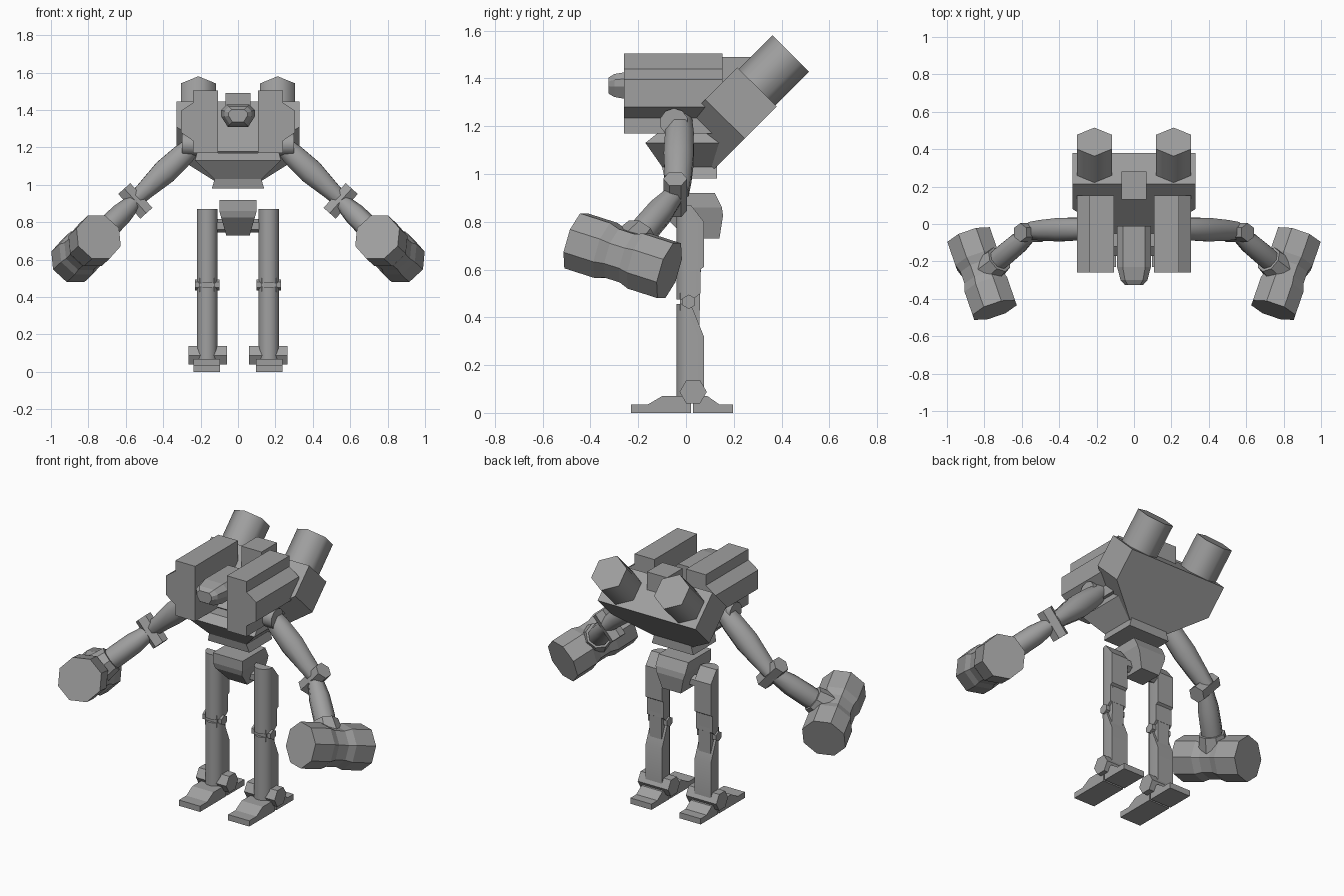
import bpy, bmesh, math
from mathutils import Vector

if "Cube" in bpy.data.objects:
    bpy.data.objects.remove(bpy.data.objects["Cube"])

grey = bpy.data.materials.new("machine_grey")
grey.diffuse_color = (0.35, 0.35, 0.35, 1)
grey.use_nodes = True
grey.node_tree.nodes["Principled BSDF"].inputs["Base Color"].default_value = grey.diffuse_color


def loft(name, rings, mirror=False, smooth=None):
    """Skin a list of equal-length point rings and cap both ends."""
    bm = bmesh.new()
    rows = [[bm.verts.new(p) for p in ring] for ring in rings]
    n = len(rows[0])
    for a, b in zip(rows, rows[1:]):
        for i in range(n):
            j = (i + 1) % n
            bm.faces.new((a[i], a[j], b[j], b[i]))
    bm.faces.new(rows[0][::-1])
    bm.faces.new(rows[-1])
    bmesh.ops.recalc_face_normals(bm, faces=bm.faces)
    mesh = bpy.data.meshes.new(name)
    bm.to_mesh(mesh)
    bm.free()
    mesh.materials.append(grey)
    ob = bpy.data.objects.new(name, mesh)
    bpy.context.collection.objects.link(ob)
    if smooth:
        bpy.ops.object.select_all(action='DESELECT')
        ob.select_set(True)
        bpy.context.view_layer.objects.active = ob
        bpy.ops.object.shade_smooth_by_angle(angle=math.radians(smooth))
    if mirror:
        ob.modifiers.new("other_side", 'MIRROR')
    return ob


def rod(name, a, b, stations, sides=6, up=(0, 0, 1), turn=0.0, **kw):
    """Polygonal rod from a to b; stations are (fraction, radius along u, radius along v)."""
    a, b = Vector(a), Vector(b)
    d = (b - a).normalized()
    u = (Vector(up) - d * d.dot(Vector(up))).normalized()
    v = d.cross(u)
    angles = [2 * math.pi * i / sides + turn for i in range(sides)]
    return loft(name, [[a.lerp(b, f) + u * ru * math.cos(t) + v * rv * math.sin(t)
                        for t in angles] for f, ru, rv in stations], **kw)


def slab(name, x0, x1, profile, **kw):
    """Side profile of (y, z) points extruded across x."""
    return loft(name, [[(x, y, z) for y, z in profile] for x in (x0, x1)], **kw)


def tower(name, levels, **kw):
    """Stack of rectangles given as (z, half_width, y_front, y_back)."""
    return loft(name, [[(-w, f, z), (w, f, z), (w, b, z), (-w, b, z)]
                       for z, w, f, b in levels], **kw)


def leg_ring(z, back):
    """Rounded front, flat back leg section."""
    arc = [math.pi + math.pi * i / 8 for i in range(9)]
    ring = [(0.165 + 0.055 * math.cos(t), 0.015 + 0.055 * math.sin(t), z) for t in arc]
    return ring + [(0.22, back, z), (0.11, back, z)]


# Feet
slab("front_foot", 0.095, 0.237, [(-0.23, 0), (0.02, 0), (0.02, 0.07), (-0.10, 0.07),
                                  (-0.16, 0.035), (-0.23, 0.035)], mirror=True)
slab("heel", 0.095, 0.237, [(0.03, 0), (0.197, 0), (0.197, 0.035), (0.14, 0.035),
                            (0.09, 0.07), (0.03, 0.07)], mirror=True)
rod("ankle", (0.06, 0.03, 0.088), (0.265, 0.03, 0.088),
    [(0, 0.057, 0.057), (1, 0.057, 0.057)], up=(0, 1, 0), mirror=True)

# Legs
loft("lower_leg", [leg_ring(z, b) for z, b in
                   [(0.07, 0.075), (0.32, 0.075), (0.455, 0.02)]], mirror=True, smooth=30)
loft("upper_leg", [leg_ring(z, b) for z, b in
                   [(0.475, 0.03), (0.50, 0.06), (0.60, 0.06), (0.61, 0.075),
                    (0.80, 0.075), (0.87, 0.02)]], mirror=True, smooth=30)
slab("knee_strut", 0.125, 0.205, [(-0.025, 0.43), (0.03, 0.33), (0.055, 0.33),
                                  (0.062, 0.60), (-0.025, 0.50)], mirror=True)
rod("knee_pin", (0.10, 0.012, 0.465), (0.23, 0.012, 0.465),
    [(0, 0.03, 0.03), (1, 0.03, 0.03)], mirror=True)

# Pelvis and waist
rod("hip_axle", (-0.16, 0.04, 0.78), (0.16, 0.04, 0.78),
    [(0, 0.036, 0.036), (1, 0.036, 0.036)])
tower("pelvis", [(0.73, 0.063, 0.0, 0.14), (0.825, 0.09, -0.09, 0.155),
                 (0.86, 0.10, -0.10, 0.15), (0.92, 0.10, -0.10, 0.12)])
rod("waist_ring", (0, 0.02, 0.915), (0, 0.02, 0.985),
    [(0, 0.177, 0.177), (1, 0.177, 0.177)], sides=8, turn=math.pi / 8)
tower("torso", [(0.98, 0.14, -0.09, 0.13), (1.03, 0.125, -0.10, 0.13),
                (1.13, 0.23, -0.17, 0.14), (1.17, 0.22, -0.12, 0.10)])

# Tilted back block, narrowing toward its lower end
outline = [(-0.33, 0), (0.33, 0), (0.33, 0.19), (0.12, 0.376), (-0.12, 0.376), (-0.33, 0.19)]
K = math.sqrt(0.5)
loft("back_block", [[(x, y - K * s, z - K * s) for x, s in outline]
                    for y, z in ((0.215, 1.445), (0.38, 1.283))])
rod("back_tube", (0.212, 0.24, 1.305), (0.212, 0.439, 1.504),
    [(0, 0.108, 0.108), (1, 0.108, 0.108)], up=(0, 1, -1), mirror=True, smooth=61)
tower("rear_hatch", [(1.28, 0.068, 0.13, 0.28), (1.49, 0.068, 0.13, 0.28)])

# Shoulder pods
pod = [(0.107, 1.17), (0.24, 1.17), (0.24, 1.235), (0.305, 1.28),
       (0.305, 1.395), (0.24, 1.44), (0.24, 1.505), (0.107, 1.505)]
loft("shoulder_pod", [[(x, y, z) for x, z in pod] for y in (-0.26, 0.152)], mirror=True)

# Head and neck
head = [(-0.055, 0), (0.055, 0), (0.09, 0.055), (0.09, 0.09), (0.06, 0.12),
        (-0.06, 0.12), (-0.09, 0.09), (-0.09, 0.055)]
loft("head", [[(x * k, y, 1.37 + (z - 0.06) * k) for x, z in head]
              for y, k in ((-0.325, 0.55), (-0.30, 0.8), (-0.23, 1.0), (-0.01, 1.0))])
for i, (z0, z1, r) in enumerate([(1.14, 1.19, 0.065), (1.18, 1.24, 0.082), (1.25, 1.32, 0.077)]):
    rod("neck_ring_%d" % (i + 1), (0, -0.11, z0), (0, -0.11, z1),
        [(0, r * 0.9, r * 0.9), (0.25, r, r), (0.75, r, r), (1, r * 0.9, r * 0.9)],
        sides=12, smooth=30)
rod("neck_core", (0, -0.11, 1.14), (0, -0.11, 1.34), [(0, 0.06, 0.06), (1, 0.06, 0.06)], sides=12)

# Arms
rod("shoulder_joint", (0.18, -0.05, 1.215), (0.30, -0.05, 1.215),
    [(0, 0.06, 0.06), (1, 0.06, 0.06)], sides=10, smooth=40)
bpy.data.objects["shoulder_joint"].modifiers.new("other_side", 'MIRROR')
rod("upper_arm", (0.23, -0.025, 1.22), (0.55, -0.035, 0.92),
    [(0, 0.05, 0.055), (0.2, 0.065, 0.065), (0.5, 0.072, 0.068), (0.8, 0.055, 0.06),
     (1, 0.045, 0.05)], sides=8, turn=math.pi / 8, mirror=True, smooth=50)
rod("elbow", (0.608, -0.045, 0.98), (0.49, -0.045, 0.848),
    [(0, 0.05, 0.05), (1, 0.05, 0.05)], up=(0, 1, 0), mirror=True)
rod("forearm", (0.55, -0.045, 0.915), (0.80, -0.255, 0.67),
    [(0, 0.042, 0.042), (0.3, 0.06, 0.06), (0.6, 0.062, 0.062), (1, 0.052, 0.052)],
    sides=8, turn=math.pi / 8, mirror=True, smooth=50)

# Hammer hands with a narrower middle and a wrist collar
rod("hammer_hand", (0.745, -0.46, 0.72), (0.88, -0.07, 0.595),
    [(0, 0.13, 0.13), (0.32, 0.13, 0.13), (0.42, 0.115, 0.115), (0.58, 0.115, 0.115),
     (0.68, 0.13, 0.13), (1, 0.13, 0.13)], sides=8, turn=math.pi / 8, mirror=True)
rod("wrist_collar", (0.72, -0.19, 0.75), (0.82, -0.275, 0.65),
    [(0, 0.075, 0.075), (1, 0.1, 0.1)], sides=8, turn=math.pi / 8, mirror=True)
